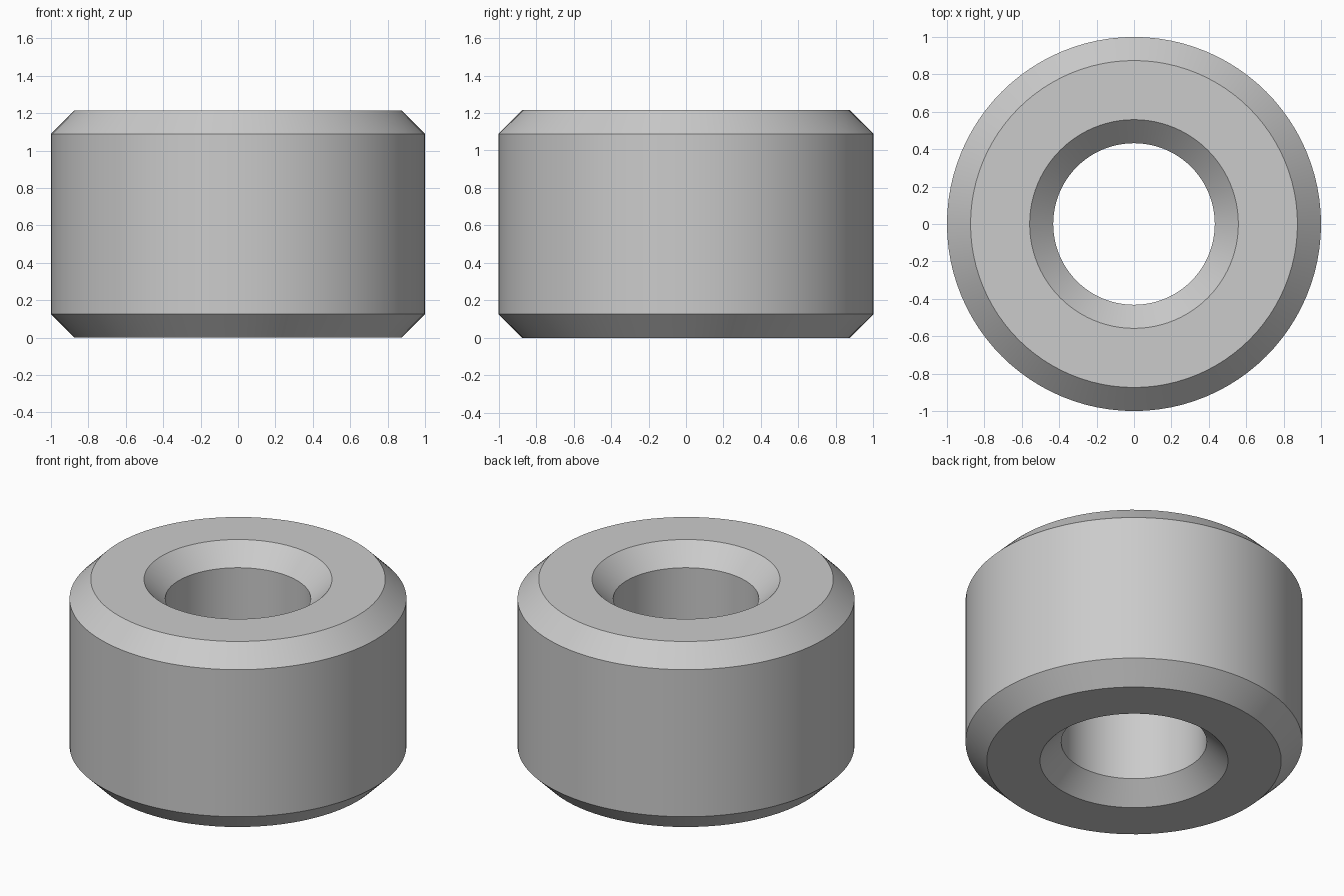
import bpy, bmesh, math
from mathutils import Matrix

cube = bpy.data.objects.get("Cube")
if cube:
    bpy.data.objects.remove(cube, do_unlink=True)

SEGMENTS = 96
OUTER, BORE, HEIGHT, CHAMFER = 1.0, 0.432, 1.215, 0.126

# Plain grey metal
grey = bpy.data.materials.new("grey_metal")
grey.use_nodes = True
colour = (0.6, 0.6, 0.6, 1.0)
grey.diffuse_color = colour
grey.node_tree.nodes["Principled BSDF"].inputs["Base Color"].default_value = colour

# Closed cross-section (radius, height), chamfered on all four corners
profile = [
    (OUTER - CHAMFER, 0), (OUTER, CHAMFER),
    (OUTER, HEIGHT - CHAMFER), (OUTER - CHAMFER, HEIGHT),
    (BORE + CHAMFER, HEIGHT), (BORE, HEIGHT - CHAMFER),
    (BORE, CHAMFER), (BORE + CHAMFER, 0),
]

# Revolve the section around z
bm = bmesh.new()
rings = []
for i in range(SEGMENTS):
    turn = Matrix.Rotation(math.tau * i / SEGMENTS, 3, 'Z')
    rings.append([bm.verts.new(turn @ bm.verts.new((r, 0, z)).co) for r, z in profile])
bmesh.ops.delete(bm, geom=[v for v in bm.verts if v not in {w for ring in rings for w in ring}],
                 context='VERTS')
for i, ring in enumerate(rings):
    following = rings[(i + 1) % SEGMENTS]
    for j in range(len(profile)):
        k = (j + 1) % len(profile)
        bm.faces.new((ring[j], following[j], following[k], ring[k]))
bmesh.ops.recalc_face_normals(bm, faces=bm.faces)

mesh = bpy.data.meshes.new("chamfered_bushing")
bm.to_mesh(mesh)
bm.free()
mesh.materials.append(grey)
bushing = bpy.data.objects.new("chamfered_bushing", mesh)
bpy.context.collection.objects.link(bushing)

# Smooth round walls with crisp chamfer edges
bpy.context.view_layer.objects.active = bushing
bushing.select_set(True)
bpy.ops.object.shade_smooth_by_angle(angle=math.radians(30))
